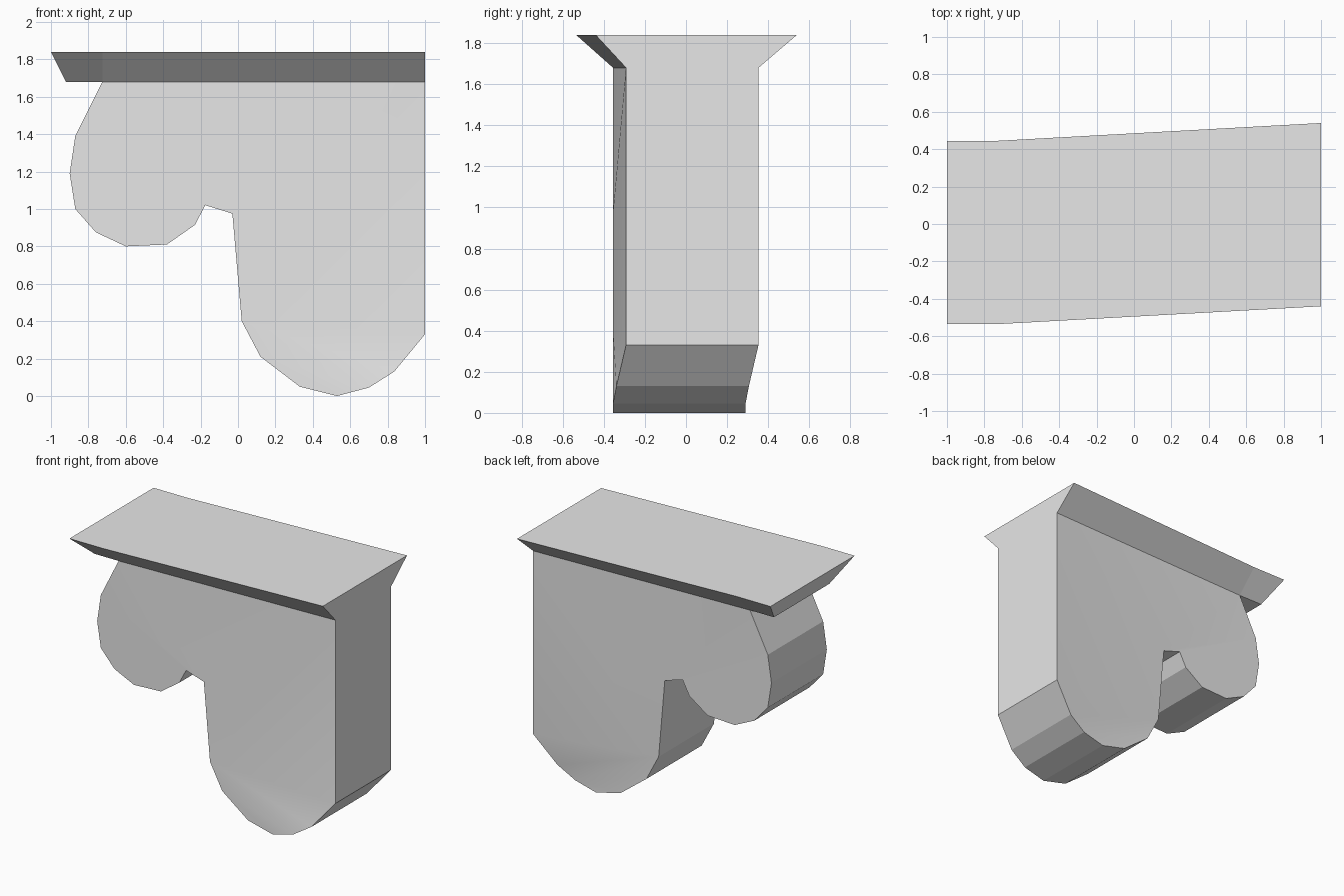
import bpy, bmesh

if "Cube" in bpy.data.objects:
    bpy.data.objects.remove(bpy.data.objects["Cube"])

stone = bpy.data.materials.new("pale_grey")
stone.diffuse_color = (0.8, 0.8, 0.8, 1)
stone.use_nodes = True
stone.node_tree.nodes["Principled BSDF"].inputs["Base Color"].default_value = stone.diffuse_color


def make_object(name, bm):
    bmesh.ops.recalc_face_normals(bm, faces=bm.faces)
    mesh = bpy.data.meshes.new(name)
    bm.to_mesh(mesh)
    bm.free()
    mesh.materials.append(stone)
    obj = bpy.data.objects.new(name, mesh)
    bpy.context.collection.objects.link(obj)
    return obj


# Bracket body: (x, z, sideways skew) outline with a short and a long lobe
outline = [
    (-0.725, 1.68, 0), (-0.87, 1.39, 0), (-0.90, 1.19, 0), (-0.87, 1.0, 0),
    (-0.76, 0.875, 0), (-0.60, 0.80, 0), (-0.38, 0.81, 0), (-0.23, 0.915, 0),
    (-0.175, 1.02, 0), (-0.03, 0.975, 0), (0.02, 0.40, 0), (0.12, 0.21, 0),
    (0.33, 0.05, 0), (0.53, 0.0, 0), (0.70, 0.045, 0), (0.835, 0.13, 0.016),
    (1.0, 0.33, 0.063), (1.0, 1.68, 0.063)]
# Side panels: upper lobe, middle triangle, leg, then a fan round the toe
panels = [list(range(10)), [0, 9, 17], [9, 10, 17], [10, 16, 17], [10, 15, 16],
          [10, 14, 15], [10, 11, 12, 13, 14]]

bm = bmesh.new()
front = [bm.verts.new((x, -0.355 + s, z)) for x, z, s in outline]
back = [bm.verts.new((x, 0.29 + s, z)) for x, z, s in outline]
for ring in (front, back):
    for p in panels:
        bm.faces.new([ring[i] for i in p])
for i in range(1, len(outline)):
    bm.faces.new((front[i - 1], front[i], back[i], back[i - 1]))
body = make_object("bracket_body", bm)
for p in body.data.polygons:
    p.use_smooth = True
bpy.context.view_layer.objects.active = body
body.select_set(True)
bpy.ops.object.shade_smooth_by_angle(angle=0.3)

# Flared cap: lower and upper cross-sections at left end, body edge, right end
sections = [  # x low, x high, y low front/back, y high front/back
    (-0.92, -1.0, -0.355, 0.29, -0.535, 0.445),
    (-0.725, -0.725, -0.355, 0.29, -0.535, 0.445),
    (1.0, 1.0, -0.292, 0.353, -0.44, 0.54)]
bm = bmesh.new()
rings = [[bm.verts.new(c) for c in ((xl, a, 1.68), (xh, c, 1.84),
                                    (xh, d, 1.84), (xl, b, 1.68))]
         for xl, xh, a, b, c, d in sections]
for r, q in zip(rings, rings[1:]):
    for i in range(4):
        j = (i + 1) % 4
        if r is rings[1] and i == 3:
            continue  # underside over the body stays open
        bm.faces.new((r[i], r[j], q[j], q[i]))
bm.faces.new(rings[0])
bm.faces.new(rings[-1])
make_object("flared_cap", bm)
